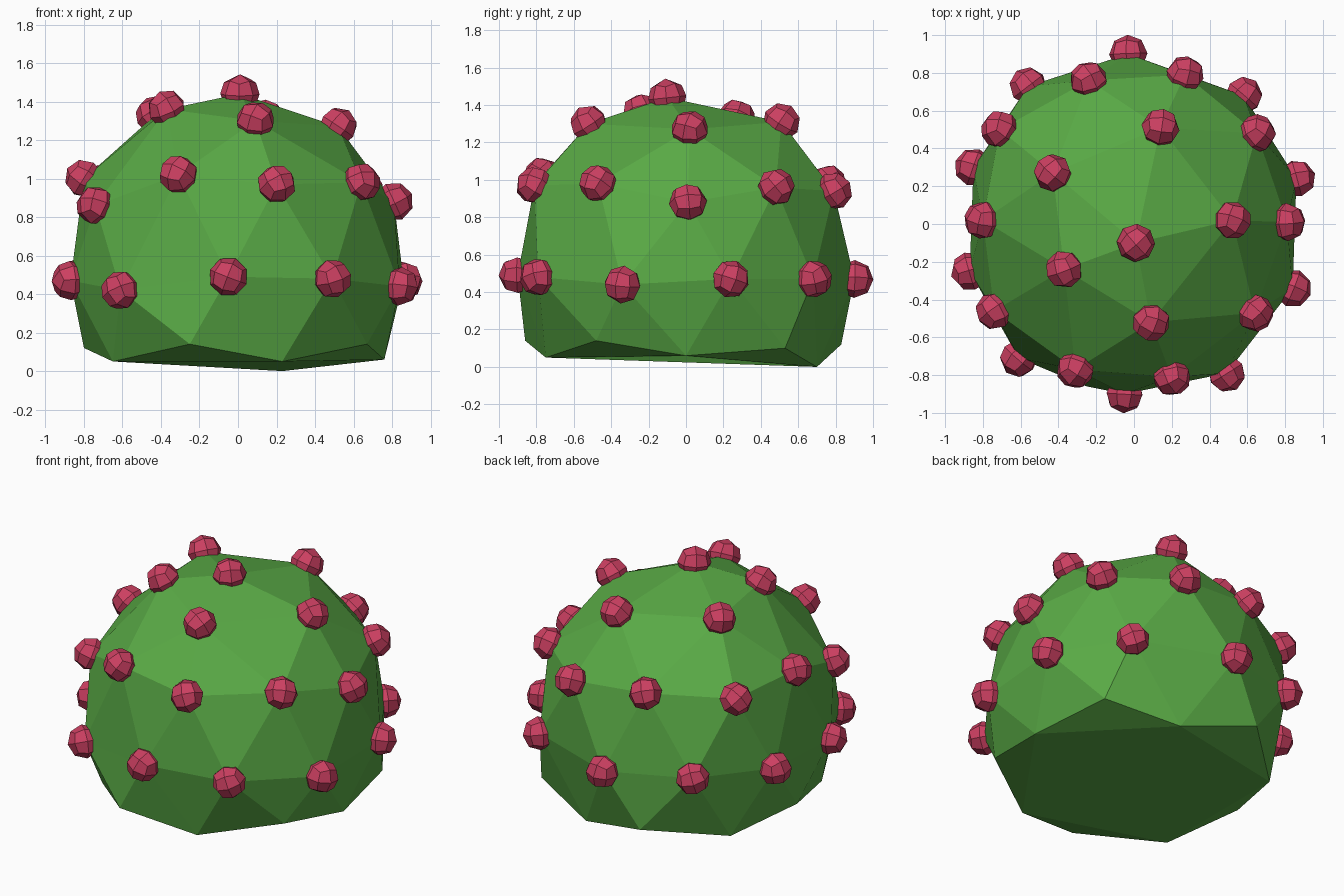
import bpy, bmesh, math, random
from mathutils import Vector, Quaternion

if "Cube" in bpy.data.objects:
    bpy.data.objects.remove(bpy.data.objects["Cube"])

random.seed(4)


def material(name, color):
    mat = bpy.data.materials.new(name)
    mat.diffuse_color = (*color, 1)
    mat.use_nodes = True
    mat.node_tree.nodes["Principled BSDF"].inputs["Base Color"].default_value = mat.diffuse_color
    return mat


def add_object(name, bm, mat):
    bmesh.ops.recalc_face_normals(bm, faces=bm.faces)
    mesh = bpy.data.meshes.new(name)
    bm.to_mesh(mesh)
    bm.free()
    mesh.materials.append(mat)
    obj = bpy.data.objects.new(name, mesh)
    bpy.context.collection.objects.link(obj)
    return obj


# Uneven rings of the bush, from the crown down to the hem
CROWN = [(0.01, -0.10, 1.44),
         (0.52, 0.02, 1.27), (0.14, 0.51, 1.31), (-0.43, 0.27, 1.33),
         (-0.37, -0.24, 1.36), (0.09, -0.52, 1.30)]
SHOULDER = [(0.81, 0.01, 0.88), (0.65, 0.48, 0.96), (0.27, 0.79, 0.94),
            (-0.24, 0.76, 0.98), (-0.71, 0.50, 0.97), (-0.80, 0.02, 1.00),
            (-0.74, -0.46, 0.86), (-0.31, -0.77, 1.02), (0.20, -0.81, 0.97),
            (0.64, -0.47, 0.98)]
BELT = [(0.86, 0.24, 0.47), (0.58, 0.68, 0.47), (-0.03, 0.90, 0.47),
        (-0.56, 0.73, 0.50), (-0.85, 0.30, 0.48), (-0.87, -0.25, 0.47),
        (-0.61, -0.71, 0.42), (-0.05, -0.90, 0.49), (0.49, -0.79, 0.48),
        (0.84, -0.34, 0.44)]
HEM = [(0.76, 0.00, 0.06), (0.67, 0.53, 0.10), (0.23, 0.70, 0.00),
       (-0.25, 0.83, 0.12), (-0.65, 0.47, 0.05), (-0.80, 0.00, 0.12),
       (-0.65, -0.47, 0.05), (-0.25, -0.86, 0.14), (0.23, -0.75, 0.05),
       (0.67, -0.48, 0.14)]
points = [Vector(p) for p in CROWN + SHOULDER + BELT + HEM]

# Bush: icosphere with its underside cut away, vertices nudged to the rings
bm = bmesh.new()
bmesh.ops.create_icosphere(bm, subdivisions=2, radius=0.9)
bmesh.ops.delete(bm, geom=[v for v in bm.verts if v.co.z < -0.6], context='VERTS')
raised = [v for v in bm.verts if v.is_boundary and v.co.z > -0.44]
free = list(points)
for v in bm.verts:
    target = v.co + Vector((0, 0, 0.5))
    nearest = min(free, key=lambda p: (p - target).length)
    free.remove(nearest)
    v.co = nearest

# Underside: small ears below the raised hem points, then one flat cap
for v in raised:
    a, b = [e.other_vert(v) for e in v.link_edges if e.is_boundary]
    bm.faces.new((a, v, b))
bmesh.ops.holes_fill(bm, edges=[e for e in bm.edges if e.is_boundary], sides=0)
bush = add_object("bush", bm, material("leaf_green", (0.10, 0.40, 0.06)))

# Berry: rounded cube of 24 quads, shared by all copies
bm = bmesh.new()
bmesh.ops.create_cube(bm, size=2)
bmesh.ops.subdivide_edges(bm, edges=bm.edges[:], cuts=1, use_grid_fill=True)
for v in bm.verts:
    v.co = v.co.normalized() * 0.102
first = add_object("berry", bm, material("berry_red", (0.60, 0.05, 0.12)))

# One berry on every bush vertex above the hem
spots = [v for v in bush.data.vertices if v.co.z > 0.3]
for i, v in enumerate(spots):
    berry = first if i == 0 else first.copy()
    if i:
        bpy.context.collection.objects.link(berry)
    berry.name = f"berry_{i + 1}"
    normal = v.co - Vector((0, 0, 0.5))
    roll = Quaternion((0, 0, 1), random.uniform(0, math.pi / 2))
    berry.rotation_mode = 'QUATERNION'
    berry.rotation_quaternion = normal.to_track_quat('Z', 'Y') @ roll
    berry.location = v.co
